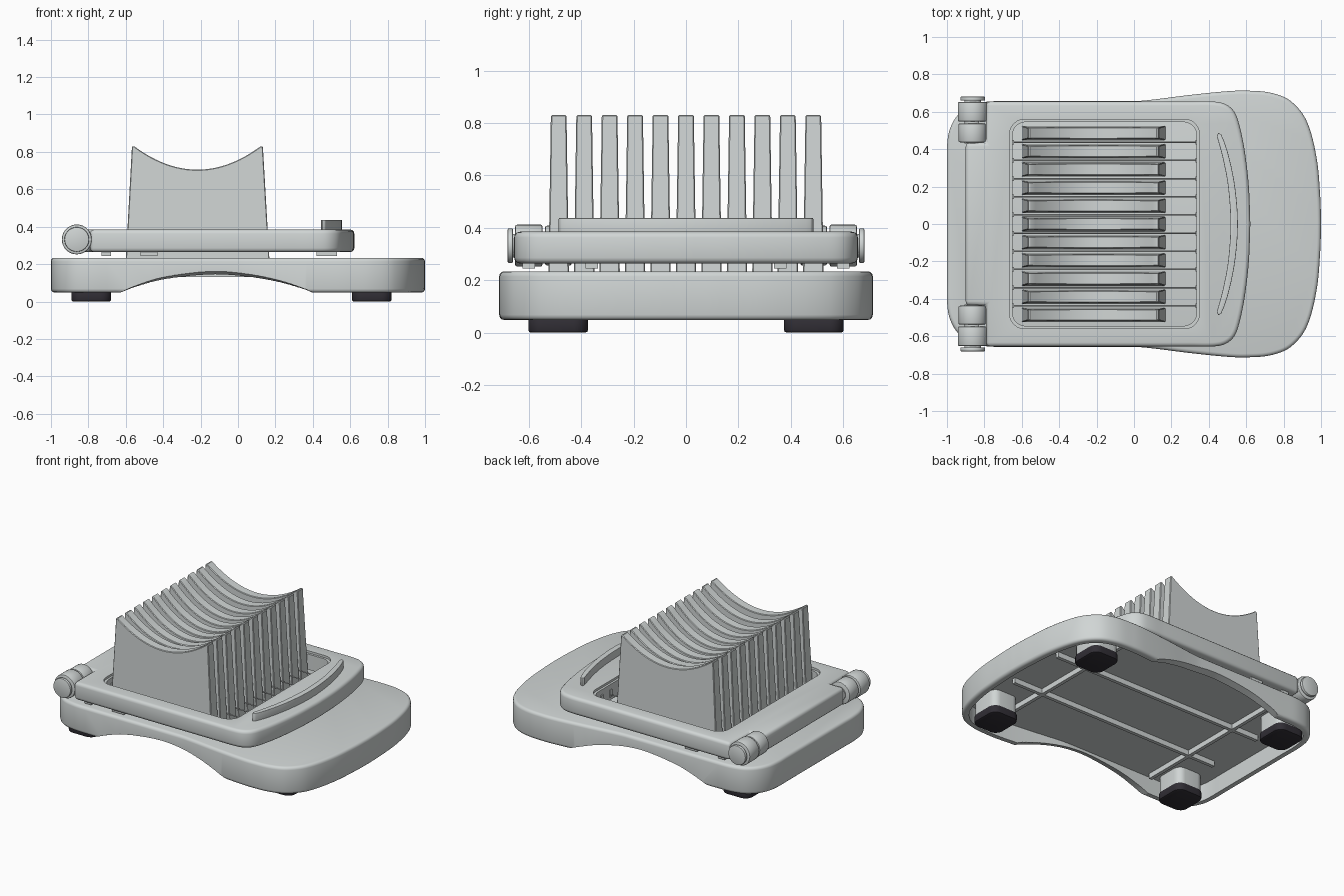
import bpy, bmesh, math
from mathutils import Vector

if "Cube" in bpy.data.objects:
    bpy.data.objects.remove(bpy.data.objects["Cube"], do_unlink=True)


def material(name, rgb):
    m = bpy.data.materials.new(name)
    m.use_nodes = True
    m.diffuse_color = (*rgb, 1)
    m.node_tree.nodes["Principled BSDF"].inputs["Base Color"].default_value = (*rgb, 1)
    return m


GREY = material("light grey", (0.635, 0.67, 0.665))
DARK = material("dark rubber", (0.030, 0.027, 0.035))


def curve(pts, steps=6):
    """Smooth open path through the given points."""
    p = [Vector(q) for q in pts]
    n = len(p)
    tan = [(p[min(i + 1, n - 1)] - p[max(i - 1, 0)]).normalized() for i in range(n)]
    out = []
    for i in range(n - 1):
        length = (p[i + 1] - p[i]).length
        for k in range(steps):
            t = k / steps
            out.append(p[i] * (2*t**3 - 3*t*t + 1) + tan[i] * length * (t**3 - 2*t*t + t)
                       + p[i + 1] * (3*t*t - 2*t**3) + tan[i + 1] * length * (t**3 - t*t))
    return [tuple(v) for v in out] + [tuple(p[-1])]


def mirrored(half):
    """Complete a half outline, ending on the x axis, across y = 0."""
    return half + [(x, -y) for x, y in reversed(half) if abs(y) > 1e-6]


def inset(pts, d):
    """Offset a clockwise outline inward."""
    out = []
    for i, p in enumerate(pts):
        t = (Vector(pts[(i + 1) % len(pts)]) - Vector(pts[i - 1])).normalized()
        out.append((p[0] + t.y * d, p[1] - t.x * d))
    return out


def rounded_rect(x0, x1, y0, y1, r, n=6):
    pts = []
    for cx, cy, a0 in ((x1 - r, y1 - r, 0), (x0 + r, y1 - r, 90),
                       (x0 + r, y0 + r, 180), (x1 - r, y0 + r, 270)):
        for k in range(n + 1):
            a = math.radians(a0 + 90 * k / n)
            pts.append((cx + r * math.cos(a), cy + r * math.sin(a)))
    return pts


def apply_modifier(ob, mod):
    bpy.context.view_layer.objects.active = ob
    bpy.ops.object.modifier_apply(modifier=mod.name)


def finish(ob, bevel=0, segments=3):
    bpy.ops.object.select_all(action='DESELECT')
    ob.select_set(True)
    bpy.context.view_layer.objects.active = ob
    if bevel:
        m = ob.modifiers.new("bevel", 'BEVEL')
        m.width, m.segments, m.limit_method = bevel, segments, 'ANGLE'
        m.angle_limit = math.radians(40)
        apply_modifier(ob, m)
    bpy.ops.object.shade_smooth_by_angle(angle=math.radians(32))
    return ob


def loft(name, bottom, top, mat=GREY, bevel=0, segments=3):
    """Closed solid between two matching 3D loops."""
    bm = bmesh.new()
    a = [bm.verts.new(p) for p in bottom]
    b = [bm.verts.new(p) for p in top]
    n = len(a)
    bm.faces.new(a)
    bm.faces.new(b)
    for i in range(n):
        bm.faces.new((a[i], a[(i + 1) % n], b[(i + 1) % n], b[i]))
    bmesh.ops.recalc_face_normals(bm, faces=bm.faces)
    me = bpy.data.meshes.new(name)
    bm.to_mesh(me)
    bm.free()
    ob = bpy.data.objects.new(name, me)
    bpy.context.collection.objects.link(ob)
    me.materials.append(mat)
    return finish(ob, bevel, segments)


def prism(name, pts, z0, z1, **kw):
    return loft(name, [(x, y, z0) for x, y in pts], [(x, y, z1) for x, y in pts], **kw)


def box(name, x0, x1, y0, y1, z0, z1, **kw):
    return prism(name, [(x0, y0), (x1, y0), (x1, y1), (x0, y1)], z0, z1, **kw)


def rod(name, c, r, lo, hi, axis='y', n=32, **kw):
    """Cylinder along x or y; c is its centre in the other two directions."""
    def ring(h):
        pts = [(c[0] + r * math.cos(2 * math.pi * k / n),
                c[1] + r * math.sin(2 * math.pi * k / n)) for k in range(n)]
        return [(u, h, v) if axis == 'y' else (h, u, v) for u, v in pts]
    return loft(name, ring(lo), ring(hi), **kw)


def cut(ob, cutter):
    m = ob.modifiers.new("cut", 'BOOLEAN')
    m.operation, m.solver, m.object = 'DIFFERENCE', 'EXACT', cutter
    apply_modifier(ob, m)
    bpy.data.objects.remove(cutter, do_unlink=True)
    finish(ob)


# Base board: flared outline with a hollow underside
outline = mirrored(curve([(-1, 0.3), (-1, 0.41), (-0.987, 0.5), (-0.948, 0.575), (-0.885, 0.628),
                          (-0.8, 0.652), (-0.7, 0.657), (0, 0.657), (0.1, 0.665), (0.3, 0.69),
                          (0.5, 0.71), (0.6, 0.713), (0.73, 0.702), (0.837, 0.658), (0.922, 0.553),
                          (0.976, 0.355), (0.996, 0.14), (1, 0)]))
base = prism("base_board", outline, 0.048, 0.234, bevel=0.02)
cut(base, prism("cavity_cutter", inset(outline, 0.045), 0, 0.165))

# Scooped arches along both long sides, rising outward
arch = curve([(-0.63, 0.047), (-0.55, 0.083), (-0.4, 0.13), (-0.15, 0.162), (0.02, 0.152),
              (0.2, 0.115), (0.36, 0.065), (0.4, 0.047)]) + [(0.4, 0), (-0.63, 0)]


def arch_ring(y, scale):
    return [(x, y, 0.047 + (z - 0.047) * scale) for x, z in arch]


for s in (-1, 1):
    cut(base, loft("arch_cutter", arch_ring(s * 0.55, 0.67), arch_ring(s * 0.75, 1.27)))

# Stiffening ribs under the board
for y in (-0.21, 0.21):
    box("long_rib", -0.82, 0.8, y - 0.012, y + 0.012, 0.13, 0.18)
for x in (-0.62, 0.57):
    box("cross_rib", x - 0.012, x + 0.012, -0.58, 0.58, 0.13, 0.18)

# Feet: rubber pads on short posts
for x in (-0.785, 0.715):
    for s in (-1, 1):
        y = s * 0.488
        prism("foot_post", rounded_rect(x - 0.1, x + 0.1, y - 0.108, y + 0.108, 0.05),
              0.05, 0.18)
        prism("foot_pad", rounded_rect(x - 0.106, x + 0.106, y - 0.114, y + 0.114, 0.055),
              0, 0.055, mat=DARK, bevel=0.01, segments=2)

# Hinged cutting frame with stepped opening
rim = mirrored([(-0.9, 0.435), (-0.79, 0.435), (-0.79, 0.655)]
               + curve([(0.3, 0.655), (0.42, 0.655), (0.487, 0.642), (0.535, 0.602), (0.563, 0.53),
                        (0.592, 0.39), (0.614, 0.2), (0.622, 0)]))
frame = prism("cutting_frame", rim, 0.264, 0.385, bevel=0.022)
cut(frame, prism("opening_cutter", rounded_rect(-0.65, 0.335, -0.545, 0.545, 0.07), 0.2, 0.5))
cut(frame, prism("step_cutter", rounded_rect(-0.665, 0.35, -0.56, 0.56, 0.08), 0.37, 0.5))

# Crescent grip on the frame
grip = (curve([(0.45, 0.487), (0.468, 0.475), (0.505, 0.37), (0.54, 0.2), (0.555, 0), (0.54, -0.2),
               (0.505, -0.37), (0.468, -0.475), (0.45, -0.487)])
        + curve([(0.443, -0.47), (0.475, -0.35), (0.503, -0.2), (0.516, 0), (0.503, 0.2),
                 (0.475, 0.35), (0.443, 0.47)]))
prism("crescent_grip", grip, 0.37, 0.437, bevel=0.008)

# Upright fins with concave tops, slightly deeper towards the middle
PITCH = 0.0972


def fin_side(y, s):
    depth = 0.125 + 0.05 * (1 - (y / (5 * PITCH)) ** 2)
    pts = [(0.168, 0.225), (-0.6, 0.225), (-0.567, 0.83)]
    for k in range(25):
        u = -1 + k / 12
        pts.append((-0.217 + 0.338 * u, 0.83 - depth * (1 - u * u)))
    pts.append((0.133, 0.83))
    return [(x, y + s * (0.039 - 0.009 * (z - 0.225) / 0.6), z) for x, z in pts]


for i in range(-5, 6):
    loft("fin", fin_side(i * PITCH, -1), fin_side(i * PITCH, 1), bevel=0.004, segments=1)

# Cutting wires in the gaps and their anchor nubs
for i in range(-5, 5):
    y = (i + 0.5) * PITCH
    rod("wire", (y, 0.30), 0.004, -0.66, 0.345, axis='x', n=8)
    for x in (-0.65, 0.337):
        box("wire_anchor", x - 0.008, x + 0.008, y - 0.012, y + 0.012, 0.285, 0.335)

# Spacer pads beneath the frame
for s in (-1, 1):
    for x, y, w in ((-0.705, 0.6, 0.025), (-0.475, 0.6, 0.045), (0.475, 0.36, 0.055)):
        box("spacer_pad", x - w, x + w, s * y - 0.024, s * y + 0.024, 0.244, 0.28)

# Hinges: knuckles, pins and caps on both sides
AXIS = (-0.862, 0.332)
for s in (-1, 1):
    rod("outer_knuckle", AXIS, 0.08, s * 0.548, s * 0.652, bevel=0.007, segments=2)
    rod("inner_knuckle", AXIS, 0.076, s * 0.437, s * 0.538, bevel=0.007, segments=2)
    rod("hinge_pin", AXIS, 0.045, s * 0.43, s * 0.668)
    rod("hinge_cap", AXIS, 0.066, s * 0.66, s * 0.681, bevel=0.005, segments=2)
    box("frame_arm", -0.87, -0.78, s * 0.45, s * 0.64, 0.285, 0.365)
